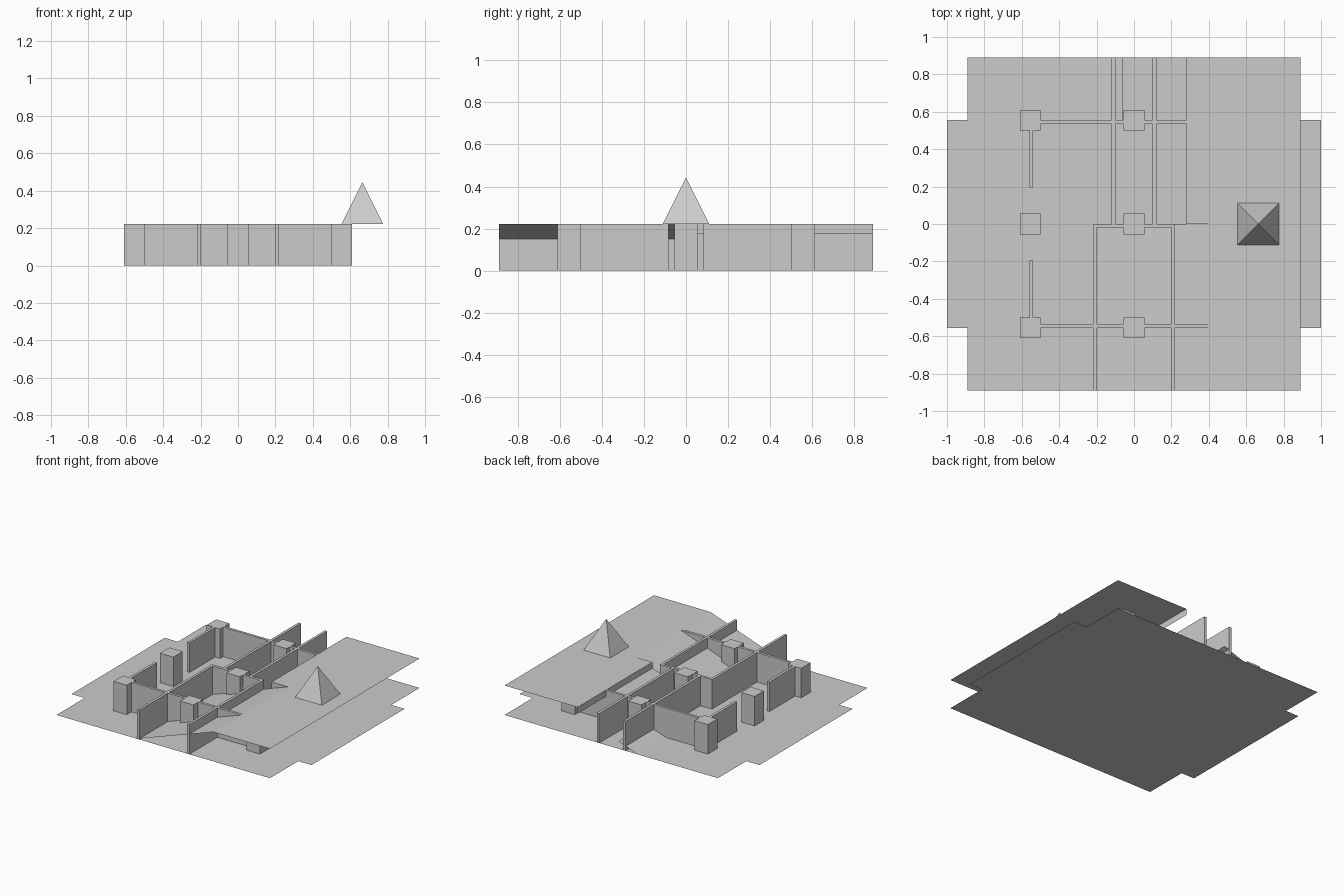
import bpy

if "Cube" in bpy.data.objects:
    bpy.data.objects.remove(bpy.data.objects["Cube"])

H = 0.222          # wall height, also level of the upper deck
T = 0.02           # wall thickness

grey = bpy.data.materials.new("light_grey")
grey.diffuse_color = (0.6, 0.6, 0.6, 1.0)
grey.use_nodes = True
grey.node_tree.nodes["Principled BSDF"].inputs["Base Color"].default_value = grey.diffuse_color


def mesh_object(name, verts, faces):
    mesh = bpy.data.meshes.new(name)
    mesh.from_pydata(verts, [], faces)
    mesh.materials.append(grey)
    obj = bpy.data.objects.new(name, mesh)
    bpy.context.collection.objects.link(obj)
    return obj


def sheet(name, points):
    """One flat polygon given by its corners."""
    return mesh_object(name, points, [tuple(range(len(points)))])


def block(name, x0, x1, y0, y1, z0=0.0, z1=H):
    verts = [(x, y, z) for z in (z0, z1)
             for x, y in ((x0, y0), (x1, y0), (x1, y1), (x0, y1))]
    faces = [(3, 2, 1, 0), (4, 5, 6, 7)]
    faces += [(i, (i + 1) % 4, (i + 1) % 4 + 4, i + 4) for i in range(4)]
    return mesh_object(name, verts, faces)


# Ground floor: square with a shallow bay on the left and right
E, W, B = 0.89, 1.0, 0.555
sheet("ground_floor", [(x, y, 0) for x, y in (
    (-E, -E), (E, -E), (E, -B), (W, -B), (W, B), (E, B),
    (E, E), (-E, E), (-E, B), (-W, B), (-W, -B), (-E, -B))])

# Upper deck, stepped at the middle where the ramp meets it
R0, R1, D = -0.22, 0.42, 0.28


def ramp_z(x):
    return H * (x - R0) / (R1 - R0)


sheet("upper_deck", [(x, y, H) for x, y in (
    (R1, -E), (E, -E), (E, E), (D, E), (D, 0), (R1, 0))])

# Ramp up to the deck, and the short start of the rear ramp
sheet("main_ramp", [(R0, -E, 0), (R1, -E, H), (R1, 0, H), (R0, 0, 0)])
X = -0.06
sheet("rear_ramp", [(R0, B, 0), (X, B, ramp_z(X)), (X, E, ramp_z(X)), (R0, E, 0)])

# Deck lip along the open edge and the triangle beside the ramp
sheet("deck_lip", [(D, E, ramp_z(D)), (D, 0, ramp_z(D)), (D, 0, H), (D, E, H)])
sheet("deck_side", [(D, 0, ramp_z(D)), (R1, 0, H), (D, 0, H)])

# Nine square pillars
for px in (-B, 0, B):
    for py in (-B, 0, B):
        block("pillar", px - B / 10, px + B / 10, py - B / 10, py + B / 10)

# Long cross walls between the pillars
for name, y in (("front_cross_wall", -0.545), ("rear_cross_wall", 0.545)):
    block(name, -0.5, 0.5, y - T / 2, y + T / 2)

# Outer side walls, with a narrow gap right and a wide gap left
for s in (-1, 1):
    for name, x, gap in (("left_side_wall", -0.55, 0.195), ("right_side_wall", 0.55, 0.083)):
        y0, y1 = sorted((s * gap, s * 0.5))
        block(name, x - T / 2, x + T / 2, y0, y1)

# Corridor walls: wide in front, narrow behind, joined by a middle wall
for s in (-1, 1):
    block("front_corridor_wall", s * 0.207 - T / 2, s * 0.207 + T / 2, -E, 0)
    block("rear_corridor_wall", s * 0.11 - T / 2, s * 0.11 + T / 2, -T, E)
block("middle_wall", -0.2, 0.2, -T, 0)

# Pyramid standing on the deck
c, r = 0.665, 0.111
mesh_object("pyramid",
            [(c - r, -r, H), (c + r, -r, H), (c + r, r, H), (c - r, r, H), (c, 0, 2 * H)],
            [(0, 1, 4), (1, 2, 4), (2, 3, 4), (3, 0, 4), (3, 2, 1, 0)])
